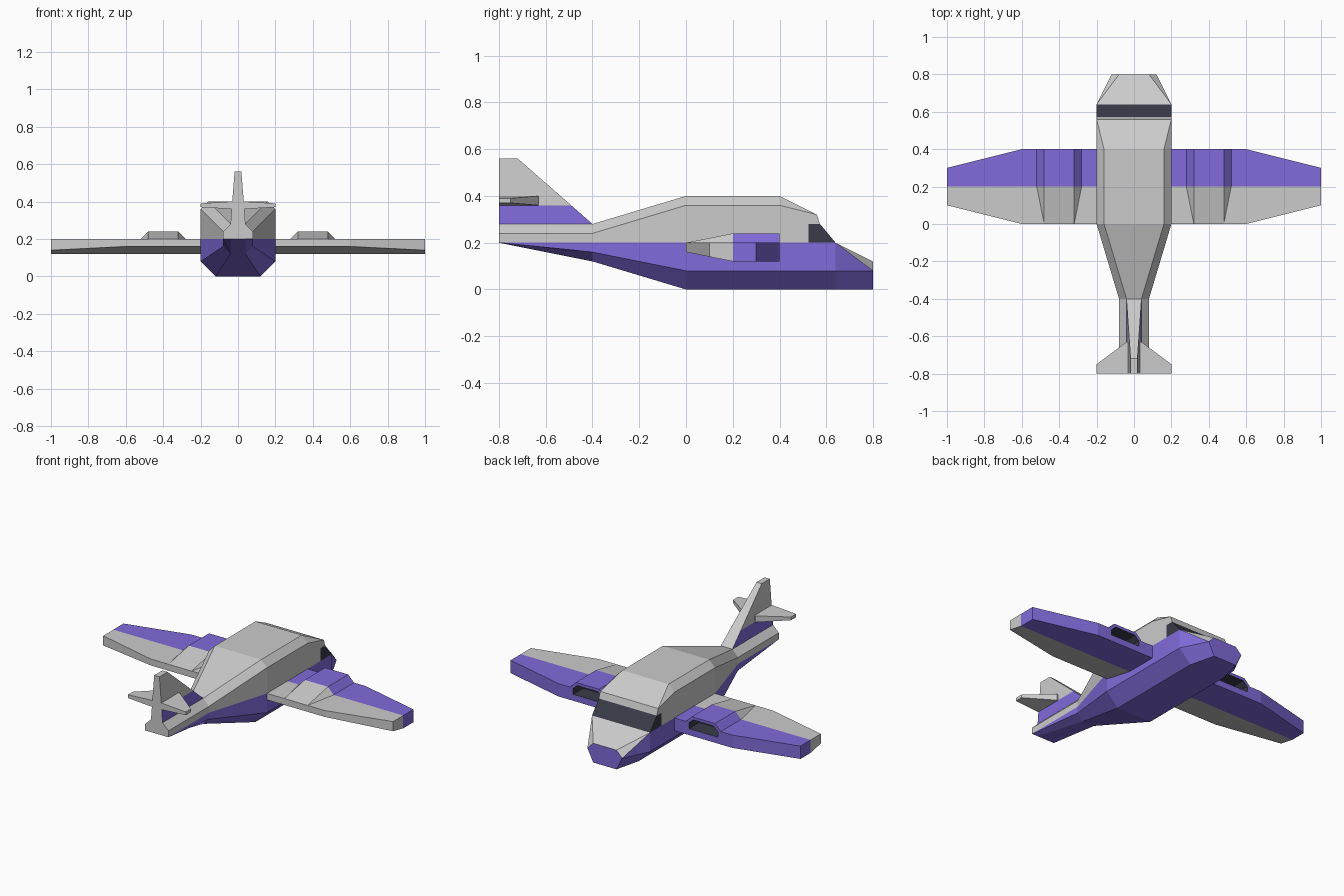
import bpy, bmesh

if "Cube" in bpy.data.objects:
    bpy.data.objects.remove(bpy.data.objects["Cube"])


def material(name, rgb):
    m = bpy.data.materials.new(name)
    m.diffuse_color = (*rgb, 1)
    m.use_nodes = True
    m.node_tree.nodes["Principled BSDF"].inputs["Base Color"].default_value = m.diffuse_color
    return m


GREY, PURPLE, DARK = 0, 1, 2
MATS = [material("light_grey", (0.8, 0.8, 0.8)),
        material("purple_paint", (0.22, 0.145, 0.7)),
        material("dark_glass", (0.04, 0.043, 0.065))]


def loft(name, rings, colour, caps=(GREY, GREY)):
    """Skin closed rings of points; colour(ring, edge) picks the material.
    caps None leaves that end to be filled elsewhere."""
    bm = bmesh.new()
    rows = [[bm.verts.new(p) for p in ring] for ring in rings]
    n = len(rings[0])
    for i in range(len(rows) - 1):
        for j in range(n):
            k = (j + 1) % n
            f = bm.faces.new((rows[i][j], rows[i][k], rows[i + 1][k], rows[i + 1][j]))
            f.material_index = colour(i, j)
    for row, cap in zip((rows[0], rows[-1]), caps):
        if callable(cap):
            cap(bm, row)
        else:
            bm.faces.new(row).material_index = cap
    bmesh.ops.remove_doubles(bm, verts=bm.verts[:], dist=1e-5)
    bmesh.ops.recalc_face_normals(bm, faces=bm.faces[:])
    mesh = bpy.data.meshes.new(name)
    bm.to_mesh(mesh)
    bm.free()
    for m in MATS:
        mesh.materials.append(m)
    ob = bpy.data.objects.new(name, mesh)
    bpy.context.collection.objects.link(ob)
    return ob


# Fuselage: half sections from tail to nose, bottom to top, as (x, y, z)
def section(y, pts):
    return [(x, y, z) for x, z in pts]


cabin = [(.12, 0), (.2, .08), (.2, .2), (.2, .28), (.2, .36), (.16, .4)]
belly = section(.64, cabin[:3])
brow = (.2, .573, .28)
halves = [
    section(-.8, [(.04, .2), (.08, .2), (.08, .2), (.08, .22), (.08, .24), (.04, .28)]),
    section(-.4, [(.04, .12), (.08, .16), (.08, .2), (.08, .22), (.08, .24), (.04, .28)]),
    section(0, cabin),
    section(.4, cabin),
    section(.525, cabin[:4] + [(.2, .329), (.191, .3375)]),
    belly + [brow, (.2, .56, .32), (.2, .56, .32)],
    belly + [brow] * 3,
    belly + [belly[2]] * 3,
    section(.8, [(.08, 0), (.12, .08), (.12, .08)] + [(.08, .12)] * 3),
]


def fuselage_colour(i, j):
    k = min(j, 10 - j)              # same index on both sides
    if k < 2:
        return PURPLE
    if (i == 4 and k == 2) or (i == 6 and k == 5):
        return DARK                 # side windows and windscreen
    return GREY


loft("fuselage", [h + [(-x, y, z) for x, y, z in reversed(h)] for h in halves],
     fuselage_colour, (GREY, PURPLE))


# Wing: front half purple, rear half grey
def split_cap(bm, row):
    bm.faces.new((row[0], row[1], row[4], row[5])).material_index = GREY
    bm.faces.new((row[1], row[2], row[3], row[4])).material_index = PURPLE


chord = [(0, .16), (.2, .12), (.4, .12), (.4, .2), (.2, .2), (0, .2)]
tip = [(.1, .14), (.2, .12), (.3, .12), (.3, .2), (.2, .2), (.1, .2)]
wing = loft("wings", [[(x, y, z) for y, z in pts]
                      for x, pts in ((.2, chord), (.6, chord), (1, tip))],
            lambda i, j: PURPLE if j in (1, 2, 3) else GREY, (split_cap, split_cap))

# Engine housing on top of the wing, fading out to the trailing edge
hump = [(.28, .2), (.32, .24), (.48, .24), (.52, .2)]
flat = [(.32, .2), (.32, .2), (.48, .2), (.48, .2)]
housing = loft("engine_housings", [section(.4, hump), section(.2, hump), section(0, flat)],
               lambda i, j: PURPLE if i == 0 else GREY, (PURPLE, lambda bm, row: None))

# Air intake hollowed out of wing and housing
mouth = [(.3, .16), (.5, .16), (.5, .195), (.47, .222), (.33, .222), (.3, .195)]
cutter = loft("intake_cutter", [section(.3, mouth), section(.5, mouth)],
              lambda i, j: DARK, (DARK, DARK))
cutter.hide_render = True
cutter.hide_viewport = True
cutter.display_type = 'WIRE'
for ob in (wing, housing):
    cut = ob.modifiers.new("intake", 'BOOLEAN')
    cut.operation = 'DIFFERENCE'
    cut.solver = 'EXACT'
    cut.object = cutter
    ob.modifiers.new("both_sides", 'MIRROR').use_axis[0] = True

# Tail fin with a purple band on its sides
loft("tail_fin", [[(t, yf, z), (t, -.8, z), (-t, -.8, z), (-t, yf, z)]
                  for t, yf, z in ((.04, -.4, .28), (.034, -.491, .36), (.018, -.72, .56))],
     lambda i, j: PURPLE if i == 0 and j in (0, 2) else GREY)

# Tailplane
loft("tailplane", [[(x, yf, .38 - h), (x, yf, .38 + h), (x, -.8, .38 + h), (x, -.8, .38 - h)]
                   for x, yf, h in ((-.2, -.75, .01), (-.04, -.63, .02),
                                    (.04, -.63, .02), (.2, -.75, .01))],
     lambda i, j: GREY)
